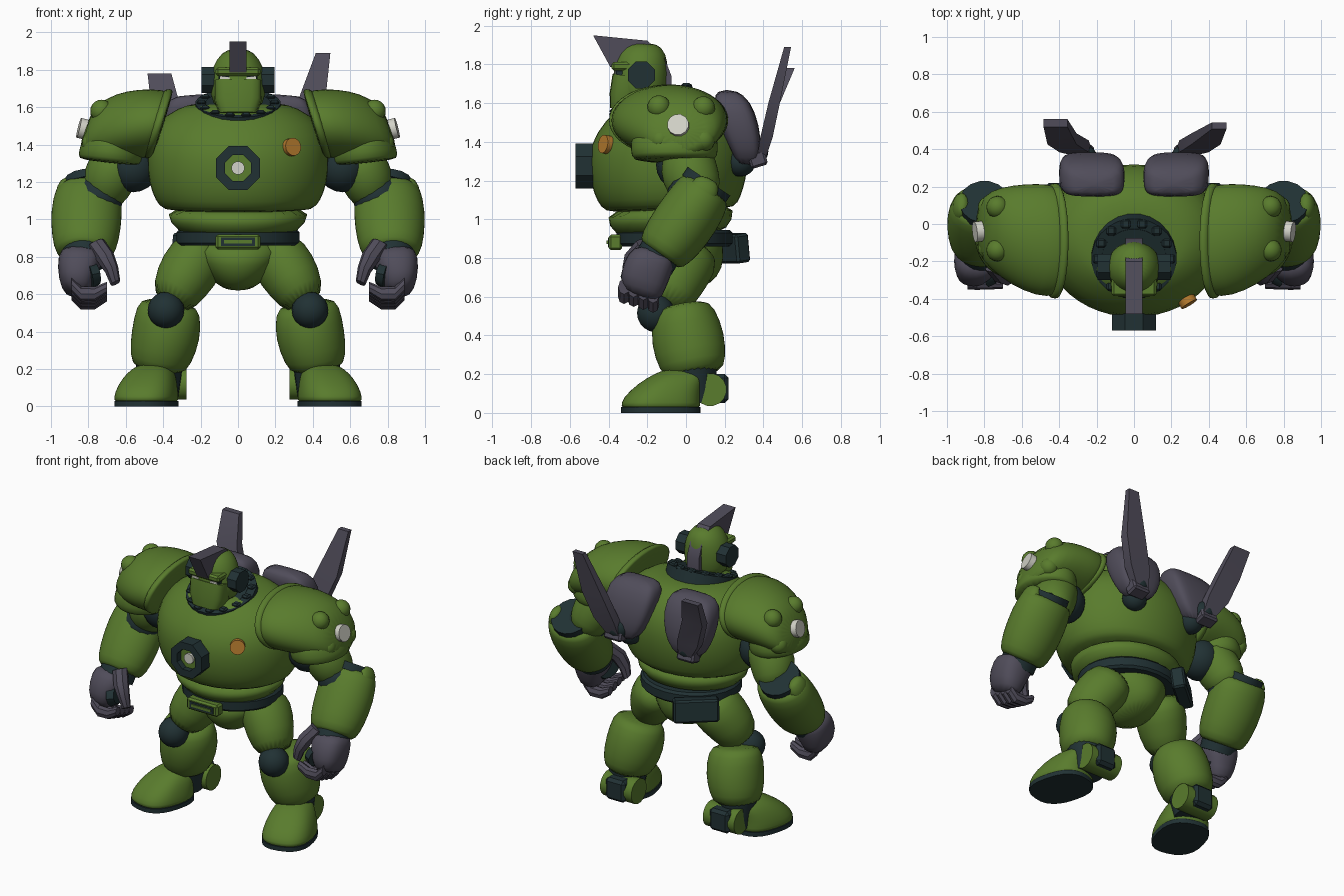
import bpy, bmesh, math
from mathutils import Vector, Matrix

cube = bpy.data.objects.get("Cube")
if cube:
    bpy.data.objects.remove(cube, do_unlink=True)


def material(name, rgb):
    m = bpy.data.materials.new(name)
    m.use_nodes = True
    m.diffuse_color = (*rgb, 1)
    m.node_tree.nodes["Principled BSDF"].inputs["Base Color"].default_value = (*rgb, 1)
    return m


GREEN = material("armour green", (0.1, 0.2, 0.026))
GREY = material("slate grey", (0.08, 0.073, 0.102))
DARK = material("dark teal", (0.015, 0.031, 0.034))
WHITE = material("lens white", (0.65, 0.65, 0.58))
ORANGE = material("lamp orange", (0.47, 0.2, 0.028))
hard = []


def finish(name, mat, bm, mirror=False, smooth=False):
    bmesh.ops.recalc_face_normals(bm, faces=bm.faces)
    me = bpy.data.meshes.new(name)
    bm.to_mesh(me)
    bm.free()
    me.materials.append(mat)
    ob = bpy.data.objects.new(name, me)
    bpy.context.collection.objects.link(ob)
    if smooth:
        for p in me.polygons:
            p.use_smooth = True
        ob.modifiers.new("round", "SUBSURF").levels = 1
        ob.modifiers["round"].render_levels = 1
    else:
        hard.append(ob)
    if mirror:
        ob.modifiers.new("mirror", "MIRROR")
    return ob


def loft(name, mat, stations, mirror=False, axis=None, n=24, power=2.0,
         smooth=True, closed=False, yaw=0, phase=0):
    """Skin elliptical rings; a station is x, y, z, radius u, radius v."""
    a = Vector(axis) if axis else Vector(stations[-1][:3]) - Vector(stations[0][:3])
    a.normalize()
    ref = Vector((0, 1, 0)) if abs(a.x) > 0.8 else Vector((1, 0, 0))
    u = (ref - a * ref.dot(a)).normalized()
    u = Matrix.Rotation(yaw, 3, a) @ u
    v = a.cross(u)
    bm = bmesh.new()
    rings = []
    for s in stations:
        ring = []
        for i in range(n):
            t = 2 * math.pi * i / n + phase
            c, d = math.cos(t), math.sin(t)
            cu = math.copysign(abs(c) ** (2 / power), c) * s[3]
            dv = math.copysign(abs(d) ** (2 / power), d) * s[4]
            ring.append(bm.verts.new(Vector(s[:3]) + u * cu + v * dv))
        rings.append(ring)
    pairs = list(zip(rings, rings[1:]))
    if closed:
        pairs.append((rings[-1], rings[0]))
    else:
        bm.faces.new(rings[0][::-1])
        bm.faces.new(rings[-1])
    for p, q in pairs:
        for i in range(n):
            j = (i + 1) % n
            bm.faces.new((p[i], p[j], q[j], q[i]))
    return finish(name, mat, bm, mirror, smooth)


def disc(name, mat, centre, axis, r, h, mirror=False, n=24):
    c, a = Vector(centre), Vector(axis).normalized() * h / 2
    return loft(name, mat, [(*(c - a), r, r), (*(c + a), r, r)], mirror, axis, n,
                smooth=False, phase=math.pi / n)


def hoop(name, mat, centre, axis, outer, inner, h, n=24):
    c, a = Vector(centre), Vector(axis).normalized() * h / 2
    st = [(*(c + a * k), r, r) for k, r in ((-1, outer), (1, outer), (1, inner), (-1, inner))]
    return loft(name, mat, st, False, axis, n, smooth=False, closed=True, phase=math.pi / n)


def ball(name, mat, centre, r):
    bm = bmesh.new()
    bmesh.ops.create_uvsphere(bm, u_segments=16, v_segments=10, radius=r,
                              matrix=Matrix.Translation(centre))
    return finish(name, mat, bm, True)


def box(name, mat, centre, size, mirror=False, tilt=0, roll=0, turn=0, bevel=0.012):
    bm = bmesh.new()
    m = (Matrix.Translation(centre) @ Matrix.Rotation(turn, 4, "Z")
         @ Matrix.Rotation(tilt, 4, "X") @ Matrix.Rotation(roll, 4, "Y")
         @ Matrix.Diagonal((*size, 1)))
    bmesh.ops.create_cube(bm, size=1, matrix=m)
    if bevel:
        bmesh.ops.bevel(bm, geom=bm.edges[:], offset=bevel, segments=1, affect="EDGES")
    return finish(name, mat, bm, mirror)


# Torso, neck and belt
loft("chest", GREEN, [(0, -.08, 1.04, .38, .32), (0, -.085, 1.07, .425, .355),
     (0, -.09, 1.14, .465, .39), (0, -.09, 1.25, .49, .415), (0, -.09, 1.4, .49, .415),
     (0, -.08, 1.52, .44, .34), (0, -.08, 1.6, .32, .255), (0, -.10, 1.625, .22, .19)])
loft("abdomen", GREEN, [(0, -.07, .90, .29, .26), (0, -.08, .98, .365, .325),
     (0, -.08, 1.08, .41, .345)])
NECK = Vector((0, -.36, 1))
hoop("neck_collar", DARK, (0, -.17, 1.58), NECK, .228, .17, .09)
disc("neck", DARK, (0, -.18, 1.59), NECK, .175, .07)
for i in range(14):
    t = 2 * math.pi * i / 14
    x, y = .195 * math.cos(t), .19 * math.sin(t)
    box("collar_tooth", DARK, (x, -.185 + y, 1.625 + .36 * y), (.05, .05, .025), bevel=.01)
loft("belt", DARK, [(0, -.06, .86, .315, .285), (0, -.06, .875, .33, .30),
     (0, -.06, .93, .33, .30), (0, -.06, .945, .315, .285)], smooth=False)
box("buckle", GREEN, (0, -.365, .88), (.24, .07, .08))
box("buckle_slot", DARK, (0, -.40, .88), (.18, .008, .045), bevel=0)
box("buckle_bar", GREEN, (0, -.405, .88), (.15, .012, .018), bevel=0)
box("rear_pouch", DARK, (-.22, .205, .85), (.29, .09, .15), tilt=.12, turn=.7)
loft("pelvis", GREEN, [(0, -.05, .92, .25, .22), (0, -.03, .80, .23, .235),
     (0, .0, .70, .15, .2), (0, .02, .63, .09, .11)])

# Chest lamp and badge
hoop("lamp_ring", DARK, (0, -.515, 1.275), (0, -1, 0), .127, .075, .11, 8)
disc("lamp_plate", GREEN, (0, -.49, 1.275), (0, -1, 0), .08, .08, n=8)
disc("lamp_lens", WHITE, (0, -.53, 1.275), (0, -1, 0), .036, .03, n=12)
disc("chest_badge", ORANGE, (.283, -.408, 1.385), (.52, -.85, .15), .048, .05)

# Head
loft("helmet", GREEN, [(0, -.23, 1.58, .12, .11), (0, -.235, 1.66, .15, .14),
     (0, -.235, 1.77, .15, .145), (0, -.225, 1.86, .118, .125), (0, -.22, 1.915, .055, .07)])
loft("face_mask", GREEN, [(0, -.325, 1.565, .10, .068), (0, -.31, 1.64, .128, .085),
     (0, -.30, 1.74, .128, .08)], power=3.5, n=16, smooth=False)
box("visor_band", DARK, (0, -.33, 1.755), (.21, .07, .03), bevel=.005)
box("brow", GREEN, (0, -.32, 1.79), (.24, .13, .045))
box("eye", WHITE, (.07, -.366, 1.755), (.052, .009, .016), True, roll=-.15, bevel=0)
disc("ear_disc", DARK, (.15, -.23, 1.745), (1, 0, 0), .075, .09, True, 8)

# Crest as an extruded side profile
bm = bmesh.new()
profile = [(-.48, 1.95), (-.2, 1.922), (-.11, 1.83), (-.075, 1.74), (-.075, 1.64),
           (-.12, 1.64), (-.2, 1.85), (-.39, 1.785)]
face = bm.faces.new([bm.verts.new((-.046, y, z)) for y, z in profile])
out = bmesh.ops.extrude_face_region(bm, geom=[face])
bmesh.ops.translate(bm, vec=(.092, 0, 0),
                    verts=[g for g in out["geom"] if isinstance(g, bmesh.types.BMVert)])
finish("head_crest", GREY, bm)

# Shoulder pads
OUT = (.95, 0, .3)
loft("shoulder_pad", GREEN, [(.40, -.09, 1.50, .25, .15), (.41, -.09, 1.505, .30, .19),
     (.52, -.085, 1.515, .305, .195), (.65, -.06, 1.505, .27, .195),
     (.76, -.03, 1.485, .215, .175), (.83, -.02, 1.46, .14, .115)], True, OUT)
loft("pad_rim", GREEN, [(.40, -.09, 1.505, .30, .185), (.41, -.09, 1.51, .312, .197),
     (.44, -.09, 1.512, .312, .197), (.46, -.09, 1.515, .29, .18)], True, OUT)
loft("pad_skirt", GREEN, [(.68, -.06, 1.30, .165, .20), (.68, -.06, 1.32, .18, .225),
     (.67, -.06, 1.40, .17, .23), (.66, -.06, 1.48, .13, .2)], True)
for c in ((.73, .09, 1.575), (.73, -.14, 1.58), (.775, .09, 1.41), (.775, -.13, 1.41)):
    ball("pad_knob", GREEN, c, .06)
disc("pad_lens", WHITE, (.832, -.04, 1.485), (1, -.1, .25), .056, .04, True, 12)

# Arms
ball("shoulder_joint", DARK, (.56, -.02, 1.28), .135)
loft("upper_arm", GREEN, [(.60, 0, 1.38, .12, .12), (.665, .01, 1.27, .15, .15),
     (.71, .04, 1.17, .135, .145), (.74, .07, 1.09, .1, .1)], True)
ball("elbow_joint", DARK, (.75, .035, 1.115), .135)
disc("sleeve_lining", DARK, (.80, .105, 1.175), (0, .25, .37), .135, .05, True, 16)
loft("forearm", GREEN, [(.80, .11, 1.165, .15, .12), (.80, .10, 1.15, .178, .145),
     (.81, .03, 1.04, .194, .165), (.815, -.07, .90, .183, .16),
     (.82, -.13, .82, .155, .135), (.82, -.135, .81, .12, .1)], True)
loft("forearm_fin", GREEN, [(.91, .12, 1.215, .025, .05), (.925, .10, 1.17, .05, .08),
     (.935, .06, 1.08, .05, .09)], True, n=12)
loft("wrist", DARK, [(.82, -.12, .85, .12, .11), (.825, -.17, .77, .115, .11)], True, smooth=False)

# Hands
loft("palm", GREY, [(.84, -.15, .84, .10, .10), (.84, -.18, .79, .13, .13),
     (.865, -.225, .68, .10, .13), (.86, -.235, .59, .07, .10)], True, n=12, power=2.6)
loft("palm_inset", DARK, [(.80, -.24, .70, .10, .075), (.755, -.23, .71, .09, .06)],
     True, n=12, smooth=False)
for i in range(4):
    y, z = -.32 + .05 * i, .622 - .015 * i
    loft("finger", GREY, [(.89, y, z + .03, .03, .04), (.84, y, z - .02, .032, .04),
         (.765, y, z - .02, .03, .038), (.70, y, z + .015, .026, .03)],
         True, (-1, 0, 0), n=8, smooth=False)
loft("thumb", GREY, [(.76, -.21, .87, .05, .05), (.71, -.27, .80, .05, .05),
     (.675, -.29, .73, .038, .042), (.655, -.29, .66, .028, .03)], True, n=8, smooth=False)

# Legs
loft("thigh", GREEN, [(.17, .01, .87, .12, .15), (.22, -.01, .79, .165, .18),
     (.30, -.07, .67, .155, .16), (.37, -.11, .54, .11, .12)], True)
ball("knee", DARK, (.385, -.155, .515), .098)
loft("shin", GREEN, [(.37, -.02, .56, .13, .12), (.37, -.015, .52, .175, .165),
     (.385, .01, .38, .188, .195), (.415, .035, .25, .168, .175),
     (.425, .05, .185, .13, .14)], True)
loft("ankle", DARK, [(.42, .03, .25, .13, .13), (.42, .05, .05, .10, .10)], True, smooth=False)
disc("ankle_hub", GREEN, (.395, .125, .12), (1, 0, 0), .085, .24, True, 16)
box("heel", DARK, (.40, .155, .125), (.15, .13, .15), True, bevel=.02)
loft("foot", GREEN, [(.49, -.13, .025, .155, .195), (.49, -.13, .03, .165, .205),
     (.49, -.13, .075, .163, .2), (.475, -.085, .15, .14, .165), (.455, -.03, .205, .105, .13),
     (.445, -.01, .23, .06, .08)], True, (0, 0, 1), power=2.5, yaw=.26)
loft("sole", DARK, [(.49, -.13, z, .163, .203) for z in (0, .03)], True,
     power=2.5, yaw=.26, smooth=False)

# Back pods and fins
loft("back_pod", GREY, [(.21, .21, 1.67, .12, .045), (.22, .235, 1.615, .18, .10),
     (.23, .275, 1.48, .178, .107), (.24, .31, 1.36, .145, .08),
     (.25, .32, 1.27, .08, .05)], True, (0, 0, 1), n=16, power=4)
ball("fin_joint", DARK, (.27, .35, 1.35), .075)
ball("pod_nozzle", DARK, (.23, .28, 1.30), .08)
box("fin_mount", GREY, (.28, .37, 1.31), (.13, .09, .08), True, tilt=.3)
for side, name, top in ((1, "left_fin", (.455, .525, 1.89, .055, .025)),
                        (-1, "right_fin", (.42, .54, 1.78, .09, .03))):
    pts = [(.27, .385, 1.30, .06, .03), (.32, .415, 1.42, .11, .045),
           (.385, .455, 1.6, .11, .042), top]
    loft(name, GREY, [(side * p[0], *p[1:]) for p in pts], axis=(0, 0, 1), n=4,
         smooth=False, phase=math.pi / 4)

# Smooth rounded faces while keeping hard edges crisp
bpy.ops.object.select_all(action="DESELECT")
for ob in hard:
    ob.select_set(True)
bpy.context.view_layer.objects.active = hard[0]
bpy.ops.object.shade_smooth_by_angle(angle=math.radians(35))
